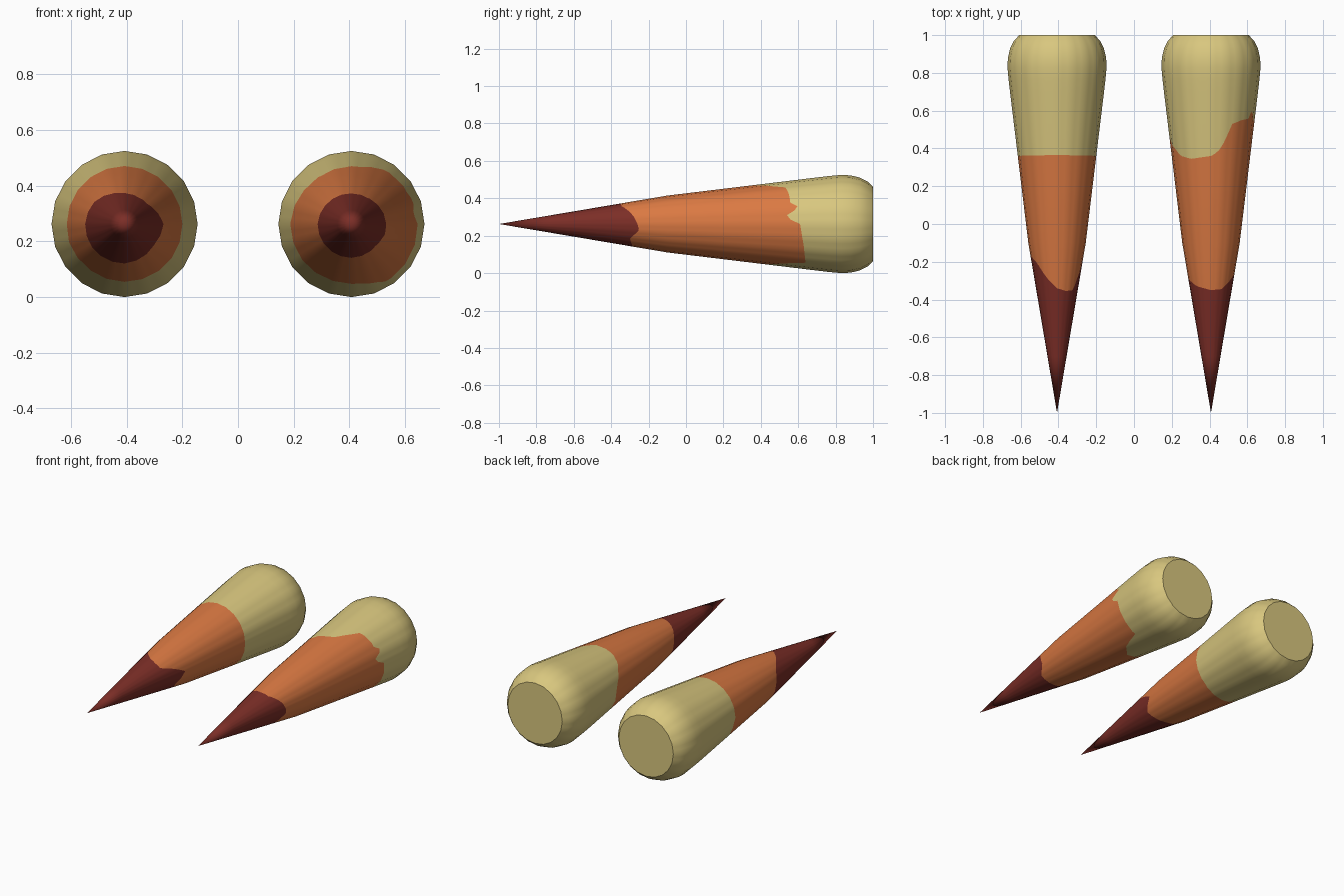
import bpy, bmesh
from math import sin, cos, pi, radians

if "Cube" in bpy.data.objects:
    bpy.data.objects.remove(bpy.data.objects["Cube"])

SIDES, SUB = 20, 3               # polygon sides, columns per side
COLS = SIDES * SUB
CENTRE_X, CENTRE_Z = 0.4075, 0.2625

# (y, radius) from the tip to the blunt root
PROFILE = [(-1, 0), (-0.1, 0.152), (0.7, 0.249), (0.77, 0.257), (0.83, 0.2625),
           (0.88, 0.260), (0.93, 0.248), (0.97, 0.228), (1.0, 0.20)]

# colour borders: (angle in degrees seen from the front, y)
LEFT_TIP = [(0, -.17), (20, -.26), (40, -.35), (65, -.355), (90, -.34), (115, -.29),
            (145, -.2), (180, -.16), (215, -.15), (270, -.16), (325, -.23), (360, -.17)]
LEFT_ROOT = [(0, .36), (90, .365), (180, .36), (200, .38), (225, .35), (270, .36), (315, .37), (360, .36)]
RIGHT_TIP = [(0, -.26), (20, -.28), (60, -.345), (90, -.35), (130, -.33), (180, -.28),
             (270, -.28), (320, -.30), (345, -.25), (360, -.26)]
RIGHT_ROOT = [(0, .61), (7, .55), (12, .54), (18, .58), (22, .63), (26, .56), (45, .55),
              (60, .53), (70, .44), (80, .38), (90, .36), (120, .345), (140, .36), (155, .40),
              (180, .46), (220, .45), (250, .42), (270, .42), (290, .5), (300, .64), (330, .63), (360, .61)]


def lerp(table, v):
    for (a, p), (b, q) in zip(table, table[1:]):
        if v <= b:
            return p + (q - p) * (v - a) / (b - a)
    return table[-1][1]


def material(name, rgb):
    m = bpy.data.materials.new(name)
    m.diffuse_color = (*rgb, 1)
    m.use_nodes = True
    m.node_tree.nodes["Principled BSDF"].inputs["Base Color"].default_value = m.diffuse_color
    return m


MATS = [material("dark_red", (0.20, 0.027, 0.020)),
        material("orange", (0.70, 0.19, 0.055)),
        material("cream", (0.69, 0.57, 0.21))]


def direction(i):
    # unit point on a 20-sided polygon, with extra points along each side
    k, f = divmod(i, SUB)
    f /= SUB
    a, b = 2 * pi * k / SIDES, 2 * pi * (k + 1) / SIDES
    return cos(a) * (1 - f) + cos(b) * f, sin(a) * (1 - f) + sin(b) * f


def spike(name, x, tip_border, root_border):
    bm = bmesh.new()

    def ring(y_of):
        out = []
        for i in range(COLS):
            y = y_of(i * 360 / COLS)
            r = lerp(PROFILE, y)
            dx, dz = direction(i)
            out.append(bm.verts.new((dx * r, y, dz * r)))
        return out

    # rings with the colour used on the side towards the tip
    rings = [(ring(lambda a: -0.7), 0),
             (ring(lambda a: lerp(tip_border, a)), 0),
             (ring(lambda a: -0.1), 1),
             (ring(lambda a: 0.2), 1),
             (ring(lambda a: lerp(root_border, a)), 1)]
    rings += [(ring(lambda a, y=y: y), 2) for y, _ in PROFILE[2:]]
    tip = bm.verts.new((0, -1, 0))
    for i in range(COLS):
        j = (i + 1) % COLS
        bm.faces.new((tip, rings[0][0][j], rings[0][0][i]))
        for (p, _), (q, col) in zip(rings, rings[1:]):
            bm.faces.new((p[i], p[j], q[j], q[i])).material_index = col
    for f in bm.faces:
        f.smooth = True
    # flat root end with a sharp rim
    cap = bm.faces.new(rings[-1][0])
    cap.material_index = 2
    for e in cap.edges:
        e.smooth = False
    bmesh.ops.recalc_face_normals(bm, faces=bm.faces)
    me = bpy.data.meshes.new(name)
    bm.to_mesh(me)
    bm.free()
    for m in MATS:
        me.materials.append(m)
    ob = bpy.data.objects.new(name, me)
    ob.location = (x, 0, CENTRE_Z)
    bpy.context.collection.objects.link(ob)


spike("left_spike", -CENTRE_X, LEFT_TIP, LEFT_ROOT)
spike("right_spike", CENTRE_X, RIGHT_TIP, RIGHT_ROOT)
